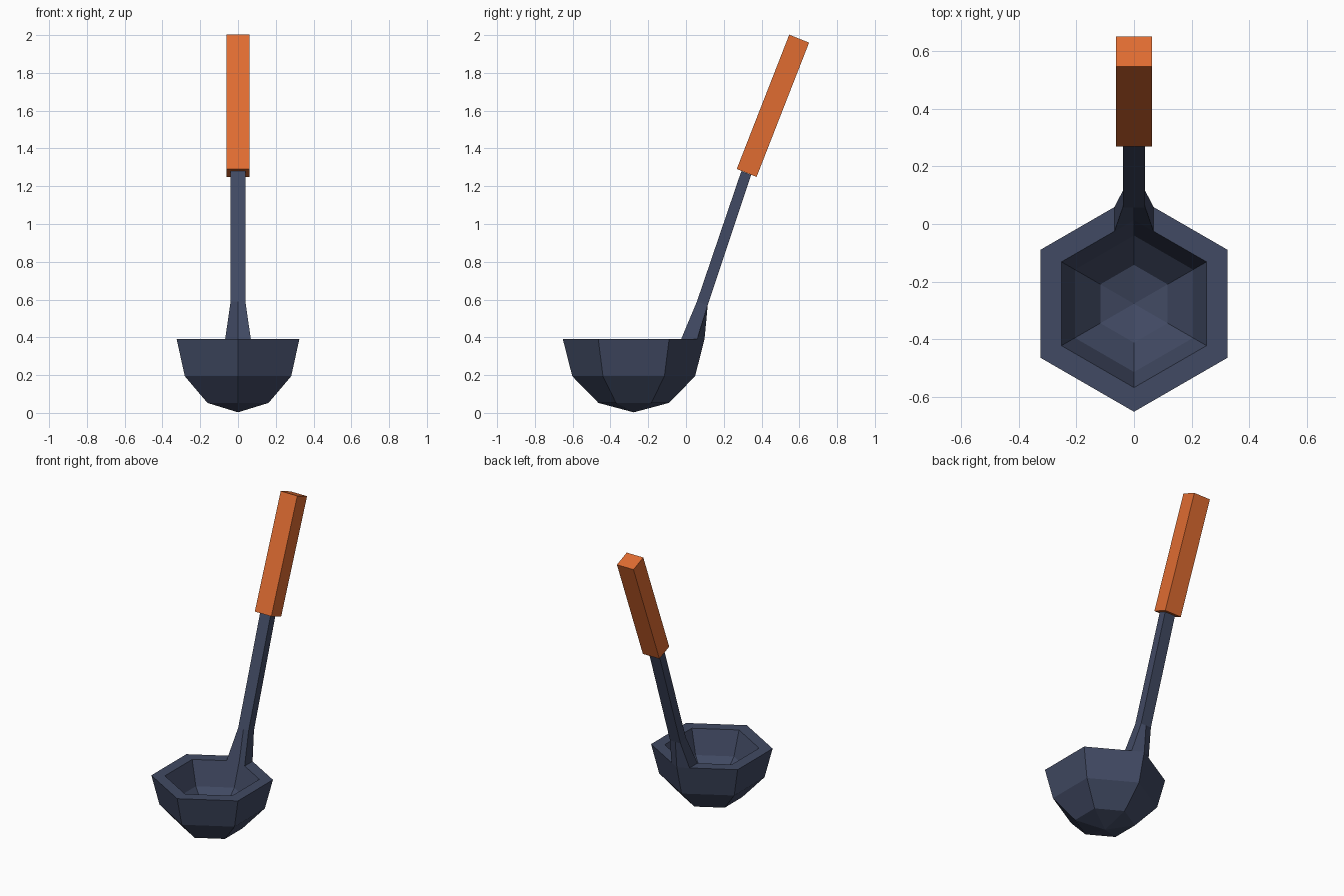
import bpy, bmesh, math

if "Cube" in bpy.data.objects:
    bpy.data.objects.remove(bpy.data.objects["Cube"])


def material(name, rgb):
    m = bpy.data.materials.new(name)
    m.diffuse_color = (*rgb, 1)
    m.use_nodes = True
    m.node_tree.nodes["Principled BSDF"].inputs["Base Color"].default_value = m.diffuse_color
    return m


slate = material("slate metal", (0.053, 0.068, 0.125))
orange = material("orange grip", (0.745, 0.150, 0.031))


def loft(name, sections, mat, cap_start=True, cap_end=True):
    """Skin a list of equal-length point rings; a single-point ring is an apex."""
    bm = bmesh.new()
    rings = [[bm.verts.new(p) for p in s] for s in sections]
    for a, b in zip(rings, rings[1:]):
        n = max(len(a), len(b))
        for i in range(n):
            j = (i + 1) % n
            quad = [a[i % len(a)], a[j % len(a)], b[j % len(b)], b[i % len(b)]]
            bm.faces.new(list(dict.fromkeys(quad)))
    for ring, cap in ((rings[0], cap_start), (rings[-1], cap_end)):
        if cap and len(ring) > 2:
            bm.faces.new(ring)
    bmesh.ops.recalc_face_normals(bm, faces=bm.faces)
    me = bpy.data.meshes.new(name)
    bm.to_mesh(me)
    bm.free()
    me.materials.append(mat)
    ob = bpy.data.objects.new(name, me)
    bpy.context.collection.objects.link(ob)
    return ob


# Bowl: six-sided shell, outer profile then inner profile (radius, height)
CY = -0.277
RIM = 0.39
profile = [(0, 0.003), (0.187, 0.053), (0.325, 0.194), (0.375, RIM),
           (0.291, RIM), (0.237, 0.231), (0.135, 0.125), (0, 0.088)]


def hexagon(r, z):
    if r == 0:
        return [(0, CY, z)]
    angles = [math.radians(90 + 60 * k) for k in range(6)]
    return [(r * math.cos(a), CY + r * math.sin(a), z) for a in angles]


loft("bowl", [hexagon(r, z) for r, z in profile], slate)


# Stem: grows out of the back corner of the rim, following its chevron shape
def chevron(hw, front, front_mid, back, back_mid):
    return [(-hw, *front), (0, *front_mid), (hw, *front),
            (hw, *back), (0, *back_mid), (-hw, *back)]


loft("stem", [
    chevron(0.068, (-0.026, RIM), (0.014, RIM), (0.059, RIM), (0.098, RIM)),
    chevron(0.039, (0.058, 0.59), (0.058, 0.59), (0.115, 0.57), (0.115, 0.57)),
    chevron(0.039, (0.293, 1.28), (0.293, 1.28), (0.345, 1.26), (0.345, 1.26)),
], slate, cap_start=False)


# Grip: square bar along the tilted handle axis
def square(y, z):
    return [(sx * 0.062, y + s * 0.0525, z - s * 0.021)
            for sx, s in ((-1, -1), (1, -1), (1, 1), (-1, 1))]


loft("grip", [square(0.321, 1.27), square(0.599, 1.981)], orange)
